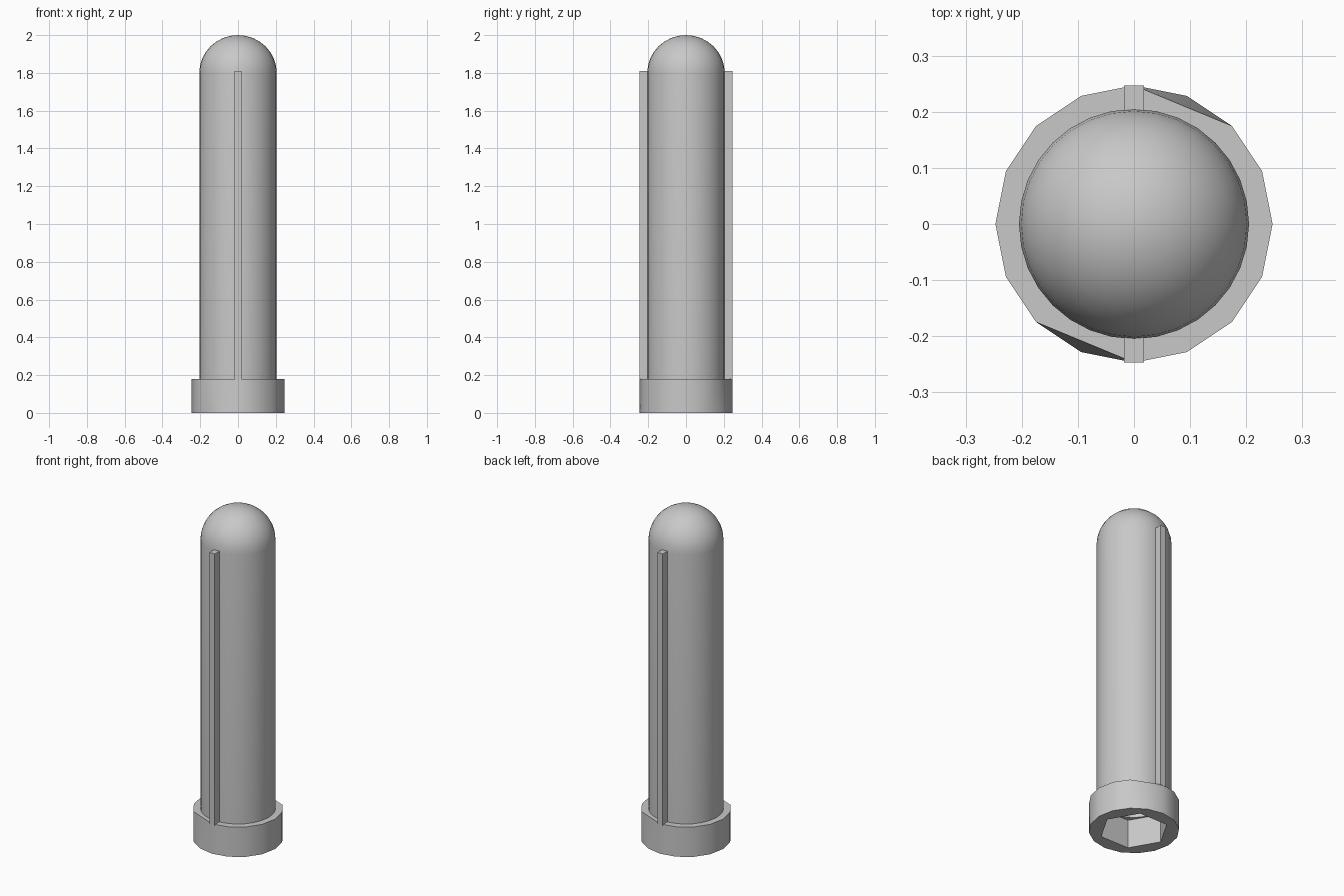
import bpy, bmesh, math
from mathutils import Matrix, Vector

cube = bpy.data.objects.get("Cube")
if cube:
    bpy.data.objects.remove(cube, do_unlink=True)

grey = bpy.data.materials.new("plain grey")
grey.use_nodes = True
colour = (0.58, 0.58, 0.58, 1)
grey.diffuse_color = colour
grey.node_tree.nodes["Principled BSDF"].inputs["Base Color"].default_value = colour

BASE_R, BASE_H = 0.247, 0.18
TUBE_R, BORE_R = 0.205, 0.155
SHOULDER, TOP = 1.8, 2.0


def finish(name, bm, smooth=True):
    bmesh.ops.recalc_face_normals(bm, faces=bm.faces)
    mesh = bpy.data.meshes.new(name)
    bm.to_mesh(mesh)
    bm.free()
    mesh.materials.append(grey)
    obj = bpy.data.objects.new(name, mesh)
    bpy.context.collection.objects.link(obj)
    if smooth:
        bpy.ops.object.select_all(action="DESELECT")
        obj.select_set(True)
        bpy.context.view_layer.objects.active = obj
        bpy.ops.object.shade_smooth_by_angle(angle=math.radians(35))
    return obj


# Domed hollow tube, turned from a closed wall profile
def dome(radius, height, steps=8):
    arc = [i * math.pi / 2 / steps for i in range(steps + 1)]
    return [(radius * math.cos(a), SHOULDER + height * math.sin(a)) for a in arc]


floor = BASE_H - 0.007
outer = [(TUBE_R, floor)] + dome(TUBE_R, TOP - SHOULDER)
inner = dome(BORE_R, BORE_R)[::-1] + [(BORE_R, floor)]
profile = outer + inner
bm = bmesh.new()
verts = [bm.verts.new((r, 0, z)) for r, z in profile]
edges = [bm.edges.new((a, b)) for a, b in zip(verts, verts[1:] + verts[:1])
         if not (a.co.x < 1e-4 and b.co.x < 1e-4)]
bmesh.ops.spin(bm, geom=verts + edges, axis=(0, 0, 1), cent=(0, 0, 0),
               angle=math.tau, steps=32, use_merge=True)
bmesh.ops.remove_doubles(bm, verts=bm.verts, dist=1e-4)
finish("domed_tube", bm)

# Sixteen-sided collar with a hexagonal socket
bm = bmesh.new()


def ring(radius, sides, z):
    return [bm.verts.new((radius * math.cos(i * math.tau / sides),
                          radius * math.sin(i * math.tau / sides), z))
            for i in range(sides)]


def wall(low, high):
    n = len(low)
    for i in range(n):
        j = (i + 1) % n
        bm.faces.new((low[i], low[j], high[j], high[i]))


loops = []
for z in (0, BASE_H):
    loops.append((ring(BASE_R, 16, z), ring(0.19, 6, z)))
wall(loops[0][0], loops[1][0])
wall(loops[0][1], loops[1][1])
for rim, socket in loops:
    border = []
    for loop in (rim, socket):
        border += [bm.edges.get((a, b)) for a, b in zip(loop, loop[1:] + loop[:1])]
    bmesh.ops.triangle_fill(bm, edges=border, use_beauty=True)
# Two opposite rim corners are chamfered away
rim = loops[1][0]
bmesh.ops.weld_verts(bm, targetmap={rim[3]: rim[2], rim[11]: rim[10]})
finish("socket_collar", bm)

# Long guide ribs, front and back
for name, side in (("front_rib", -1), ("back_rib", 1)):
    bm = bmesh.new()
    low, high = 0.175, 1.81
    depth = BASE_R - 0.19
    place = Matrix.Translation(Vector((0, side * (BASE_R - depth / 2), (low + high) / 2)))
    size = Matrix.Diagonal((0.036, depth, high - low, 1))
    bmesh.ops.create_cube(bm, size=1, matrix=place @ size)
    finish(name, bm, smooth=False)
